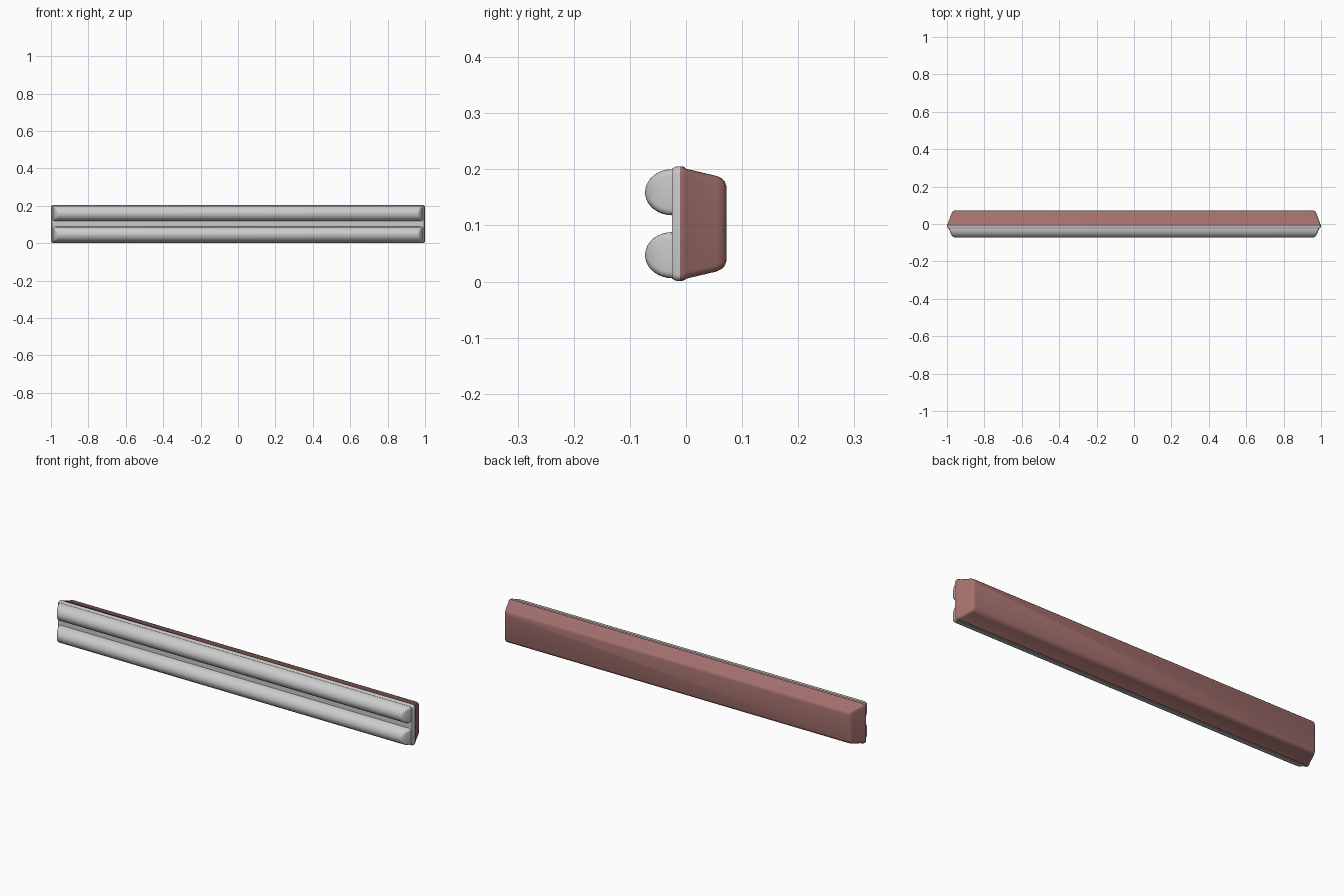
import bpy, bmesh, math

if "Cube" in bpy.data.objects:
    bpy.data.objects.remove(bpy.data.objects["Cube"])

def rounded_ring(bm, y, hx, hz, r, zc, seg=4):
    """Rounded rectangle in the xz plane at depth y."""
    r = min(r, hz * 0.95)
    verts = []
    for i, (sx, sz) in enumerate([(1, 1), (-1, 1), (-1, -1), (1, -1)]):
        for k in range(seg + 1):
            a = math.pi / 2 * (i + k / seg)
            verts.append(bm.verts.new((sx * (hx - r) + r * math.cos(a), y,
                                       zc + sz * (hz - r) + r * math.sin(a))))
    return verts

def loft(name, rings, zc, mat=None, angle=35):
    """Closed solid through rings of (y, half length, half height, corner radius)."""
    bm = bmesh.new()
    loops = [rounded_ring(bm, *ring, zc) for ring in rings]
    for a, b in zip(loops, loops[1:]):
        for i in range(len(a)):
            j = (i + 1) % len(a)
            bm.faces.new((a[i], a[j], b[j], b[i]))
    bm.faces.new(loops[0])
    bm.faces.new(loops[-1][::-1])
    bmesh.ops.recalc_face_normals(bm, faces=bm.faces)
    me = bpy.data.meshes.new(name)
    bm.to_mesh(me)
    bm.free()
    ob = bpy.data.objects.new(name, me)
    bpy.context.collection.objects.link(ob)
    if mat:
        me.materials.append(mat)
    bpy.ops.object.select_all(action='DESELECT')
    ob.select_set(True)
    bpy.context.view_layer.objects.active = ob
    bpy.ops.object.shade_smooth_by_angle(angle=math.radians(angle))
    return ob

brown = bpy.data.materials.new("red_brown")
brown.diffuse_color = (0.36, 0.16, 0.15, 1)
brown.use_nodes = True
brown.node_tree.nodes["Principled BSDF"].inputs["Base Color"].default_value = brown.diffuse_color
ZC = 0.103

# Tapered backing bar
loft("backing_bar", [
    (-0.011, 1.0, 0.102, 0.012), (-0.004, 0.999, 0.1015, 0.012),
    (0.0, 0.996, 0.098, 0.012), (0.055, 0.976, 0.085, 0.012),
    (0.063, 0.972, 0.081, 0.012), (0.069, 0.967, 0.075, 0.011),
    (0.072, 0.960, 0.067, 0.010)], ZC, brown)

# Thin mounting plate
loft("front_plate", [
    (-0.025, 0.994, 0.098, 0.012), (-0.019, 0.998, 0.1015, 0.012),
    (-0.011, 1.0, 0.102, 0.012)], ZC)

# Two rounded rails with an elliptical section
for label, z in (("lower_rail", ZC - 0.056), ("upper_rail", ZC + 0.056)):
    rings = []
    for k in range(9):
        a = math.radians(85) * k / 8
        hz = 0.041 * math.cos(a)
        hx = 0.99 - 0.018 * math.sin(a) - 0.018 * (1 - math.cos(a)) ** 2
        rings.append((-0.025 - 0.048 * math.sin(a), hx, hz, 0.012))
    loft(label, rings, z, angle=50)
